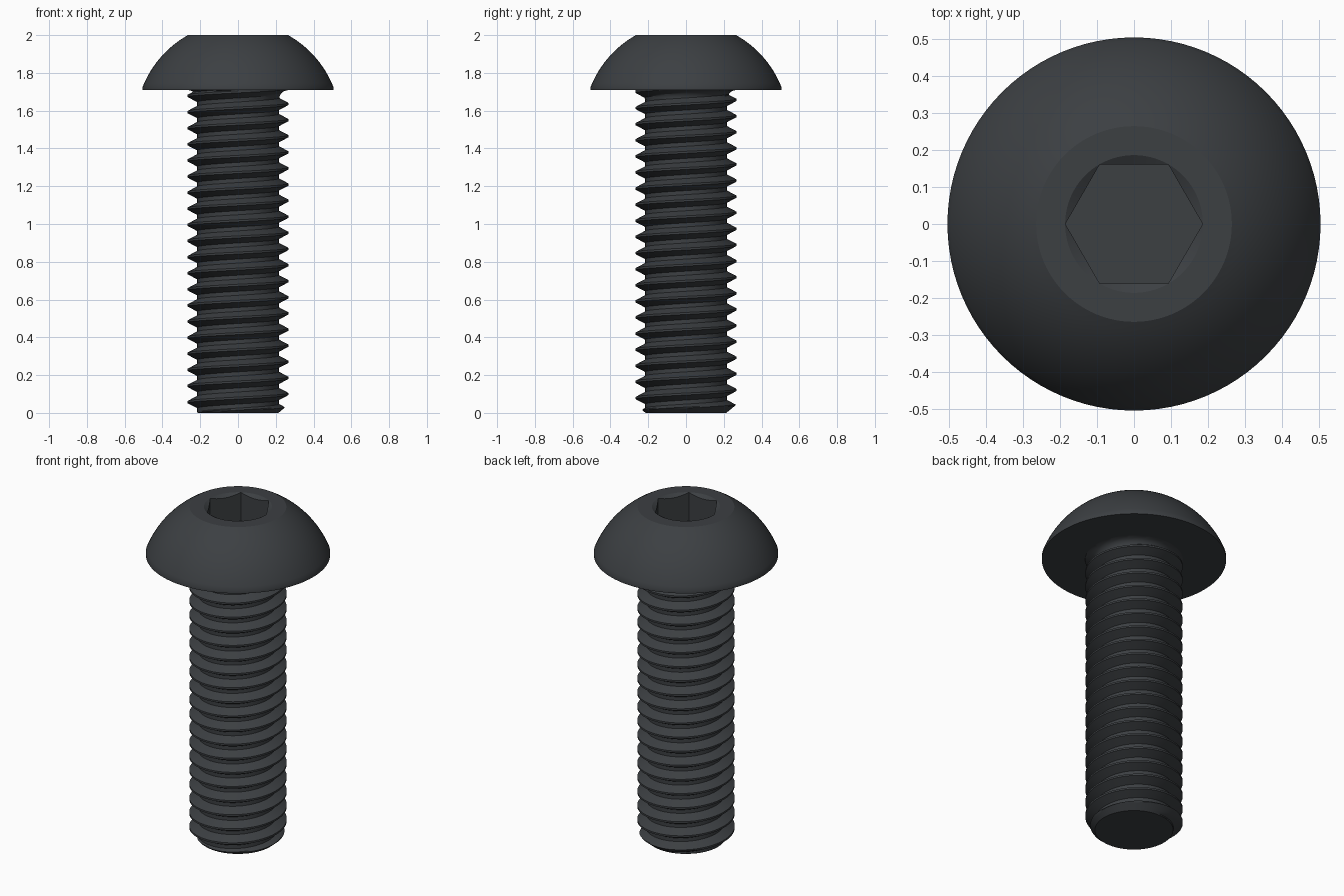
import bpy, bmesh
from math import sin, cos, pi, sqrt, radians, atan2, floor

if "Cube" in bpy.data.objects:
    bpy.data.objects.remove(bpy.data.objects["Cube"])

N = 96            # segments around the axis
ZH = 1.71         # underside of head
PITCH = 0.0853
R_CREST, R_ROOT = 0.267, 0.216

steel = bpy.data.materials.new("dark_steel")
steel.diffuse_color = (0.045, 0.05, 0.055, 1)
steel.use_nodes = True
steel.node_tree.nodes["Principled BSDF"].inputs["Base Color"].default_value = steel.diffuse_color


def make_object(name, bm):
    bmesh.ops.remove_doubles(bm, verts=bm.verts, dist=1e-5)
    bmesh.ops.dissolve_degenerate(bm, edges=bm.edges, dist=1e-5)
    bmesh.ops.recalc_face_normals(bm, faces=bm.faces)
    me = bpy.data.meshes.new(name)
    bm.to_mesh(me)
    bm.free()
    ob = bpy.data.objects.new(name, me)
    bpy.context.collection.objects.link(ob)
    me.materials.append(steel)
    bpy.context.view_layer.objects.active = ob
    ob.select_set(True)
    bpy.ops.object.shade_smooth_by_angle(angle=radians(25))
    ob.select_set(False)


# Button head with hexagon socket: rings of (radius, height) around the axis
def hex_radius(a):
    return 0.161 / cos(a % (pi / 3) - pi / 6)


def head_rings():
    yield lambda a: (0.2, ZH)
    yield lambda a: (0.505, ZH)
    c = 2.0 - 0.474                      # dome centre on the axis
    a0, a1 = atan2(0.199, 0.505), atan2(0.474, 0.265)
    for i in range(17):
        t = a0 + (a1 - a0) * i / 16
        yield lambda a, t=t: (0.543 * cos(t), c + 0.543 * sin(t))
    yield lambda a: (0.1865, 2.0)
    yield lambda a: (hex_radius(a), 2.0 - 0.6 * (0.1865 - hex_radius(a)))
    yield lambda a: (hex_radius(a), 1.83)


bm = bmesh.new()
rings = []
for f in head_rings():
    ring = []
    for j in range(N):
        a = 2 * pi * j / N
        r, z = f(a)
        ring.append(bm.verts.new((r * cos(a), r * sin(a), z)))
    rings.append(ring)
for lo, hi in zip(rings, rings[1:]):
    for j in range(N):
        k = (j + 1) % N
        bm.faces.new((lo[j], lo[k], hi[k], hi[j]))
bm.faces.new(rings[-1])
make_object("button_head", bm)

# Threaded shank: a grid that follows the helix, trimmed by a tip chamfer
# and flared by the fillet under the head
K = 16            # profile points per pitch
PHASE = 0.1       # height of a crest on the +x side


def thread_radius(u):
    d = abs(u - floor(u + 0.5))          # 0 at crest, 0.5 at root
    t = min(max((d - 0.0625) / 0.3125, 0), 1)
    return R_CREST + (R_ROOT - R_CREST) * t


def shank_point(i, j):
    a = 2 * pi * j / N
    z = PHASE + PITCH * (i / K + j / N)
    r = thread_radius(i / K)
    z = min(max(z, 0), ZH)
    r = min(r, 0.214 + 1.2 * z)
    d = ZH - z                           # fillet under the head
    if d < 0.05:
        r = max(r, 0.268 - sqrt(0.05 ** 2 - (0.05 - d) ** 2))
    return (r * cos(a), r * sin(a), z)


bm = bmesh.new()
first, last = -3 * K, 20 * K
cols = [[bm.verts.new(shank_point(i, j)) for i in range(first, last + K + 1)]
        for j in range(N)]
for j in range(N):
    A = cols[j]
    B, s = (cols[j + 1], 0) if j + 1 < N else (cols[0], K)
    for i in range(last - first):
        quad = (A[i], B[i + s], B[i + 1 + s], A[i + 1])
        if len({round(v.co.z, 6) for v in quad}) > 1:
            bm.faces.new(quad)
bm.faces.new([c[0] for c in cols])
make_object("threaded_shank", bm)
